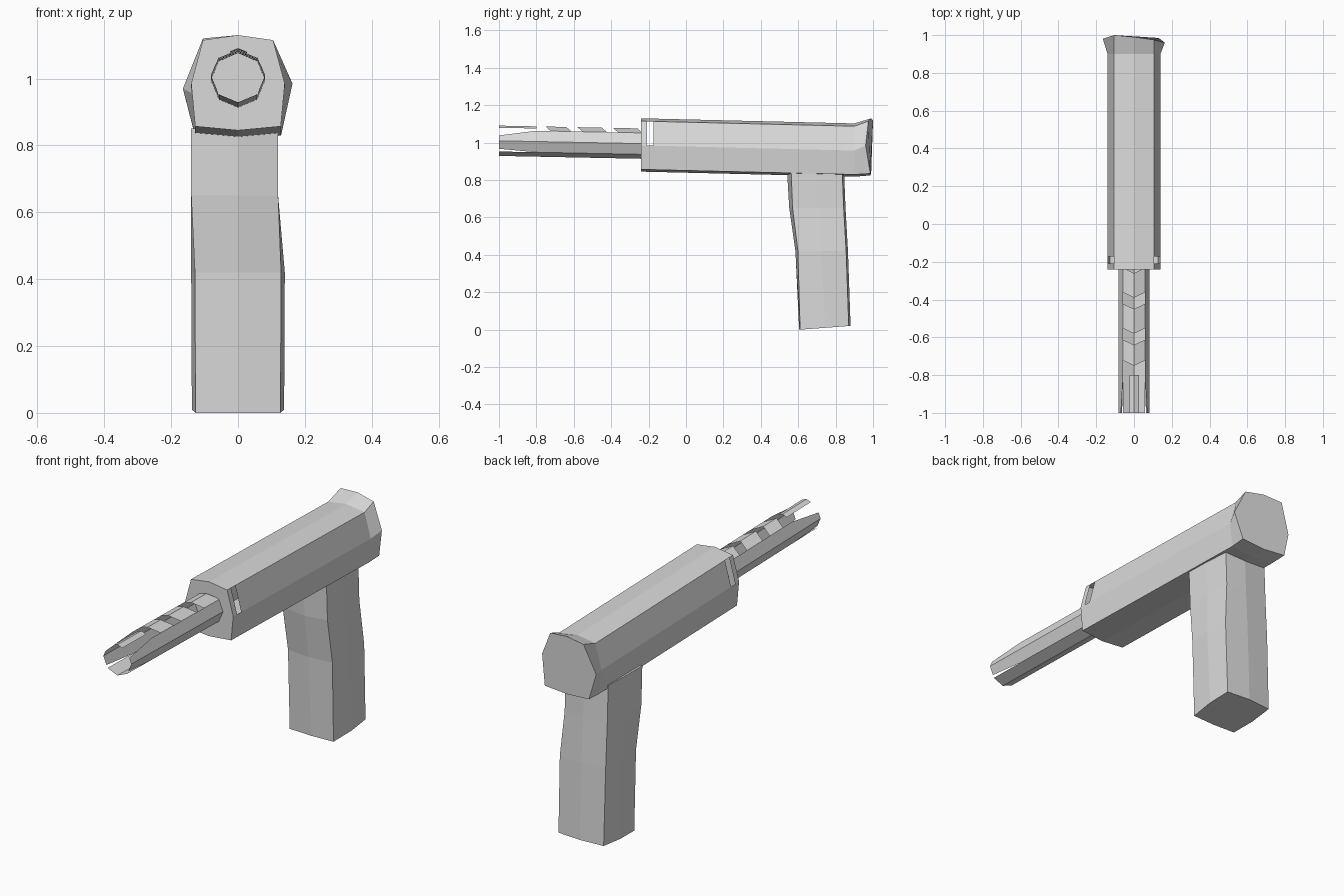
import bpy
import bmesh
import math
from mathutils import Vector

old = bpy.data.objects.get("Cube")
if old:
    bpy.data.objects.remove(old, do_unlink=True)

# One plain grey for everything
grey = bpy.data.materials.new("light_grey")
grey.use_nodes = True
colour = (0.7, 0.7, 0.7, 1)
grey.diffuse_color = colour
grey.node_tree.nodes["Principled BSDF"].inputs["Base Color"].default_value = colour


def finish(name, bm, tidy=True):
    if tidy:
        bmesh.ops.recalc_face_normals(bm, faces=bm.faces)
    mesh = bpy.data.meshes.new(name)
    bm.to_mesh(mesh)
    bm.free()
    mesh.materials.append(grey)
    obj = bpy.data.objects.new(name, mesh)
    bpy.context.collection.objects.link(obj)
    return obj


def loft(bm, rings):
    """Skin a list of point rings and cap both ends; return the side faces."""
    loops = [[bm.verts.new(p) for p in ring] for ring in rings]
    n = len(loops[0])
    sides = []
    for a, b in zip(loops, loops[1:]):
        sides.append([bm.faces.new((a[i], a[(i + 1) % n], b[(i + 1) % n], b[i]))
                      for i in range(n)])
    bm.faces.new(loops[0])
    bm.faces.new(loops[-1])
    return sides


# Housing: eight-sided section that sinks slightly to the rear, flared at the end
section = [(0, 1.13), (0.105, 1.115), (0.14, 0.985), (0.128, 0.857),
           (0, 0.845), (-0.128, 0.857), (-0.14, 0.985), (-0.105, 1.115)]
flare = [(0, 1.13, 0.99), (0.105, 1.115, 0.975), (0.163, 0.985, 0.96), (0.13, 0.835, 0.985),
         (0, 0.825, 0.985), (-0.13, 0.835, 0.99), (-0.165, 0.97, 0.98), (-0.105, 1.12, 1.0)]


def body_ring(y):
    return [(x, y, z - 0.024 * (y + 0.24)) for x, z in section]


bm = bmesh.new()
rings = [body_ring(y) for y in (-0.24, -0.208, -0.173, 0.9)]
rings.append([(x, y, z) for x, z, y in flare])
sides = loft(bm, rings)
bmesh.ops.recalc_face_normals(bm, faces=bm.faces)
# Side slots through both upper flanks
slots = [sides[1][1], sides[1][6]]
bmesh.ops.delete(bm, geom=slots, context='FACES_ONLY')
finish("housing", bm, tidy=False)

# Grip: eight-sided column with a slight bend
# (height, front y, back y, left half width, right half width)
levels = [(0.85, 0.54, 0.845, 0.12, 0.14), (0.65, 0.552, 0.853, 0.12, 0.14),
          (0.42, 0.585, 0.866, 0.14, 0.14), (0.01, 0.605, 0.88, 0.138, 0.138)]
bm = bmesh.new()
rings = []
for z, front, back, left, right in levels:
    crown = 0.005 + 0.02 * z
    mid = (front + back) / 2
    edge = 0.92 if z < 0.5 else 1.0
    slope = 0.075 if z < 0.1 else 0.0
    pts = [(0, front), (left * edge, front + crown), (left, mid), (left * 0.95, back - 0.01),
           (0, back), (-right * 0.95, back - 0.01), (-right, mid), (-right * edge, front + crown)]
    rings.append([(x, y, z + slope * (y - mid)) for x, y in pts])
loft(bm, rings)
finish("grip", bm)

# Barrel: thin eight-sided tube with chevron vents on top and a pronged muzzle
RADIUS = 0.081
SLOT_END = -0.8


def rim(k, u, y):
    """Point on barrel panel k, a fraction u across it."""
    ends = [Vector((RADIUS * math.cos(a), 0, RADIUS * math.sin(a)))
            for a in (math.pi / 2 + (k + i) * math.pi / 4 for i in (0, 1))]
    p = ends[0].lerp(ends[1], u)
    return (p.x, y, p.z + 0.99 - 0.02 * y)


def panel(bm, k, front, back):
    corners = [(front[0], front[2]), (front[1], front[3]), (back[1], back[3]), (back[0], back[2])]
    bm.faces.new([bm.verts.new(rim(k, u, y)) for u, y in corners])


vents = [(-0.80, -0.75), (-0.64, -0.58), (-0.45, -0.39)]
prongs = [(0, 0.42), (0.5, 1), (0.0, 0.75), (0, 1), (0, 1), (0.25, 1), (0, 0.5), (0.52, 1)]
bm = bmesh.new()
for k, (u0, u1) in enumerate(prongs):
    top = k in (0, 7)
    # Muzzle prong, tapering from its full-width root
    root = (u0, u1) if top else (0, 1)
    panel(bm, k, (u0, u1, -1, -1), (root[0], root[1], SLOT_END, SLOT_END))
    if not top:
        panel(bm, k, (0, 1, SLOT_END, SLOT_END), (0, 1, -0.23, -0.23))
        continue
    # Top panels: solid bridges between the vents, swept back at the outer edge
    lag = (0, 0.027) if k == 0 else (0.027, 0)
    starts = [v[1] for v in vents]
    stops = [v[0] for v in vents[1:]] + [-0.26]
    for s, e in zip(starts, stops):
        panel(bm, k, (0, 1, s + lag[0], s + lag[1]), (0, 1, e + lag[0], e + lag[1]))
bmesh.ops.remove_doubles(bm, verts=bm.verts, dist=0.0005)
finish("barrel", bm, tidy=False)
